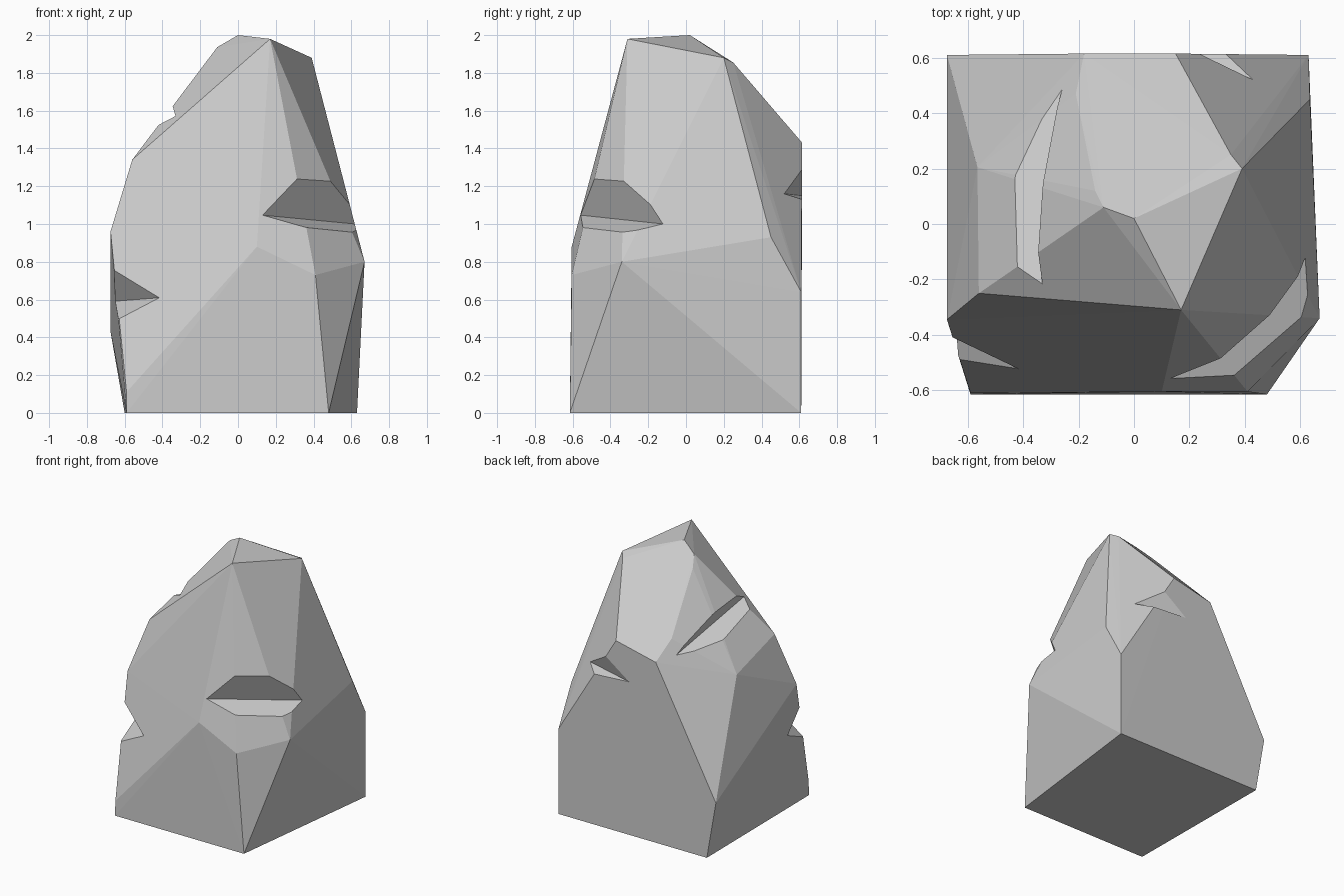
import bpy, bmesh
from mathutils import Vector

if "Cube" in bpy.data.objects:
    bpy.data.objects.remove(bpy.data.objects["Cube"])


def hull(name, points):
    bm = bmesh.new()
    for p in points:
        bm.verts.new(p)
    res = bmesh.ops.convex_hull(bm, input=bm.verts[:])
    spare = {g for g in res["geom_interior"] + res["geom_unused"]
             if isinstance(g, bmesh.types.BMVert)}
    bmesh.ops.delete(bm, geom=[v for v in spare if v.is_valid], context='VERTS')
    bmesh.ops.recalc_face_normals(bm, faces=bm.faces[:])
    mesh = bpy.data.meshes.new(name)
    bm.to_mesh(mesh)
    bm.free()
    obj = bpy.data.objects.new(name, mesh)
    bpy.context.collection.objects.link(obj)
    return obj


def chip(target, start, end, upper, lower):
    """Cut a wedge whose inner edge runs start-end and opens to upper and lower."""
    a, b, u, l = map(Vector, (start, end, upper, lower))
    axis = (b - a).normalized()
    mid = (a + b) / 2
    pts = []
    for base in (a - axis * 0.12, b + axis * 0.12):
        pts.append(base)
        for p in (u, l):
            d = p - mid
            d -= axis * d.dot(axis)      # opening direction square to the edge
            pts.append(base + d * 1.8)
    cutter = hull("chip_cutter", pts)
    cutter.hide_render = True
    mod = target.modifiers.new("chip", 'BOOLEAN')
    mod.operation = 'DIFFERENCE'
    mod.solver = 'EXACT'
    mod.object = cutter
    bpy.context.view_layer.objects.active = target
    bpy.ops.object.modifier_apply(modifier=mod.name)
    bpy.data.objects.remove(cutter)


# Faceted boulder body
rock = hull("rock", [
    # base
    (-0.59, -0.615, 0), (0.48, -0.615, 0), (0.63, 0.61, 0), (-0.6, 0.61, 0),
    # middle
    (-0.59, -0.61, 0.11), (0.10, -0.605, 0.88), (0.41, -0.605, 0.73),
    (0.67, -0.34, 0.80), (0.635, 0.45, 0.93), (0.63, 0.61, 0.64),
    (-0.675, 0.61, 0.43), (-0.675, -0.345, 0.96),
    # shoulders
    (-0.56, -0.25, 1.34), (-0.565, 0.205, 1.21), (0.15, 0.615, 1.43),
    (-0.18, 0.615, 1.355), (-0.21, 0.47, 1.486),
    # crown
    (-0.14, 0.12, 1.862), (-0.11, 0.06, 1.936), (0, 0.02, 2.0),
    (0.17, -0.31, 1.98), (0.39, 0.20, 1.88), (0.35, 0.25, 1.855),
])

# Chips: upper left, front right, front left, back right
chip(rock, (-0.26, 0.48, 1.383), (-0.33, -0.21, 1.57), (-0.33, 0.15, 1.586), (-0.43, 0.18, 1.42))
chip(rock, (0.15, -0.54, 1.045), (0.62, -0.12, 1.0), (0.49, -0.33, 1.23), (0.61, -0.335, 0.955))
chip(rock, (-0.41, -0.53, 0.61), (-0.67, -0.254, 0.59), (-0.65, -0.41, 0.75), (-0.627, -0.488, 0.50))
chip(rock, (0.43, 0.52, 1.16), (0.06, 0.61, 1.15), (0.233, 0.615, 1.289), (0.335, 0.61, 1.132))
